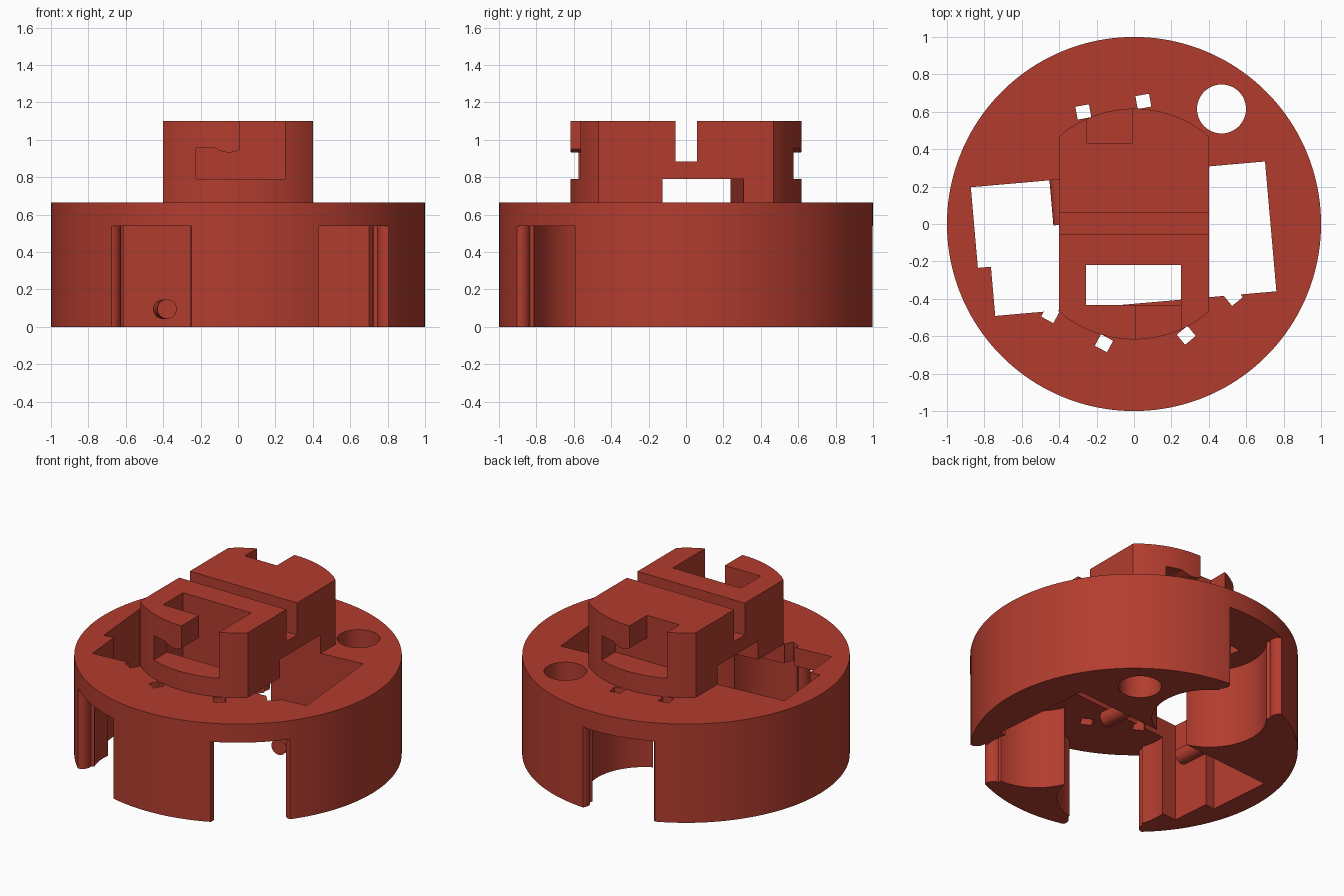
import bpy, bmesh, math
from mathutils import Matrix, Vector

if "Cube" in bpy.data.objects:
    bpy.data.objects.remove(bpy.data.objects["Cube"])

red = bpy.data.materials.new("brick_red")
red.diffuse_color = (0.45, 0.046, 0.028, 1)
red.use_nodes = True
red.node_tree.nodes["Principled BSDF"].inputs["Base Color"].default_value = red.diffuse_color

TOP, ROOF, TOWER_TOP = 0.665, 0.54, 1.10
TILT = Matrix.Rotation(math.radians(5), 4, 'Z')      # the bay is turned slightly


def prism(name, pts, z0, z1, matrix=Matrix()):
    """Closed solid made by raising a 2D outline from z0 to z1."""
    bm = bmesh.new()
    face = bm.faces.new([bm.verts.new((x, y, z0)) for x, y in pts])
    up = bmesh.ops.extrude_face_region(bm, geom=[face])["geom"]
    bmesh.ops.translate(bm, vec=(0, 0, z1 - z0),
                        verts=[v for v in up if isinstance(v, bmesh.types.BMVert)])
    bmesh.ops.recalc_face_normals(bm, faces=bm.faces)
    bm.transform(matrix)
    mesh = bpy.data.meshes.new(name)
    bm.to_mesh(mesh)
    bm.free()
    mesh.materials.append(red)
    ob = bpy.data.objects.new(name, mesh)
    bpy.context.collection.objects.link(ob)
    return ob


def circle(r, n, cx=0, cy=0):
    return [(cx + r * math.cos(2 * math.pi * i / n),
             cy + r * math.sin(2 * math.pi * i / n)) for i in range(n)]


def rect(x0, x1, y0, y1):
    return [(x0, y0), (x1, y0), (x1, y1), (x0, y1)]


def combine(ob, other, operation='DIFFERENCE'):
    """Apply a boolean and discard the helper."""
    mod = ob.modifiers.new("cut", 'BOOLEAN')
    mod.operation, mod.solver, mod.object = operation, 'EXACT', other
    bpy.context.view_layer.objects.active = ob
    bpy.ops.object.modifier_apply(modifier=mod.name)
    bpy.data.objects.remove(other)


# Round base
base = prism("round_base", circle(1, 160), 0, TOP)

# Tilted bay, with a wider part on the left
combine(base, prism("bay", rect(-0.782, 0.727, -0.425, 0.272), -0.1, 0.8, TILT))
combine(base, prism("bay_side", rect(-0.852, 0.0, -0.161, 0.272), -0.1, 0.8, TILT))

# Vertical round hole
combine(base, prism("round_hole", circle(0.131, 48, 0.468, 0.615), -0.1, 0.8))

# Three round pockets, each with a mouth through the rim and two pin slots
arc = [(0.925 - 0.055 * math.cos(a), 0.275 - 0.055 * math.sin(a))
       for a in [math.pi * i / 16 for i in range(17)]]
mouth = [(0.6, 0.2)] + [(0.86, 0.22)] + arc[4:] + [(1.1, 0.275)]
mouth += [(x, -y) for x, y in reversed(mouth)]
for angle in (100, -50.5, -118.5):
    turn = Matrix.Rotation(math.radians(angle), 4, 'Z')
    combine(base, prism("pocket", circle(0.35, 64, 0.6), -0.1, ROOF, turn))
    combine(base, prism("mouth", mouth, -0.1, ROOF, turn))
    for side in (-0.163, 0.163):
        slot = rect(0.602, 0.672, side - 0.037, side + 0.037)
        combine(base, prism("pin_slot", slot, 0.3, 0.8, turn))

# Tower: round ends, flat sides
ends = [math.radians(50 + 80 * i / 24) for i in range(25)]
half = [(0.4, 0.467)] + [(0.617 * math.cos(a), 0.617 * math.sin(a))
                         for a in ends if abs(math.cos(a)) * 0.617 < 0.395] + [(-0.4, 0.467)]
tower = prism("tower", half + [(-x, -y) for x, y in half], TOP, TOWER_TOP)

# Cross groove, tunnel and front window
combine(tower, prism("groove", rect(-0.6, 0.6, -0.055, 0.058), 0.885, 1.3))
combine(tower, prism("tunnel", rect(-0.85, 0.727, -0.161, 0.272), 0.5, 0.79, TILT))
combine(tower, prism("window", rect(-0.256, 0.252, -0.432, -0.22), 0.5, 1.3))

# Hooked slots in both ends, the back one turned half way round
hook = [(-0.225, 0.79), (0.252, 0.79), (0.252, 1.3), (0.012, 1.3), (0.012, 0.95),
        (-0.01, 0.938), (-0.04, 0.932), (-0.07, 0.934), (-0.1, 0.944),
        (-0.125, 0.957), (-0.225, 0.957)]
upright = Matrix.Rotation(math.radians(90), 4, 'X')
for angle in (0, math.pi):
    turn = Matrix.Rotation(angle, 4, 'Z')
    combine(tower, prism("hook_slot", hook, 0.431, 0.8, turn @ upright))

# Two pegs on the back wall of the bay
pegs = []
for u, v in ((-0.378, 0.03), (0.27, 0.03)):
    pegs.append(prism("peg", circle(0.052, 32, u, 0.095), -0.29, -v, TILT @ upright))

for ob in [base, tower] + pegs:
    bpy.ops.object.select_all(action='DESELECT')
    ob.select_set(True)
    bpy.context.view_layer.objects.active = ob
    bpy.ops.object.shade_smooth_by_angle(angle=math.radians(30))
